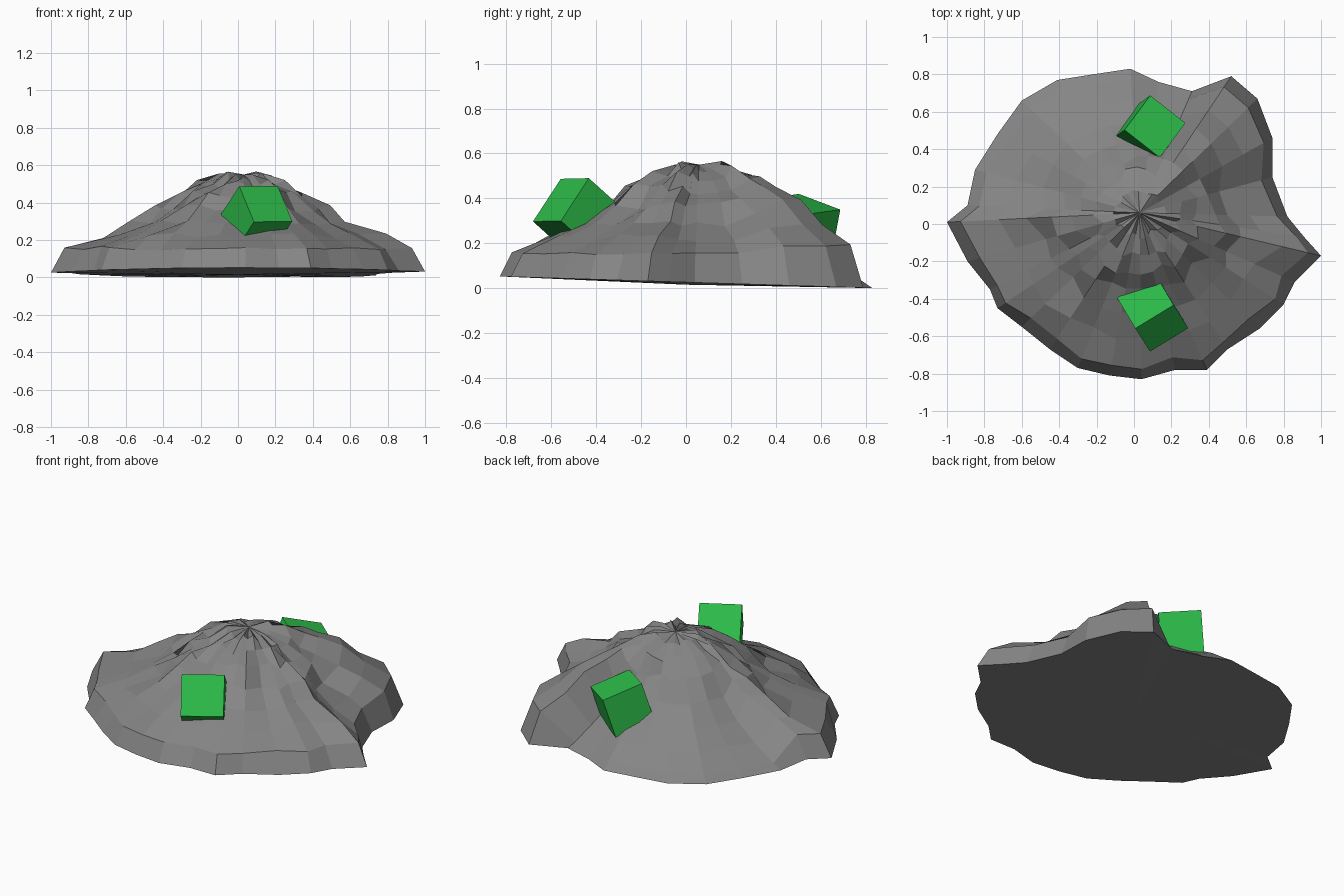
import bpy, bmesh, math, random
from mathutils import Vector, Matrix

if "Cube" in bpy.data.objects:
    bpy.data.objects.remove(bpy.data.objects["Cube"])

random.seed(11)

# Rock mound: irregular footprint blended through rings to a low summit
OUTLINE = [(1, -.17), (.91, -.07), (.82, .04), (.74, .25), (.74, .46), (.66, .67),
           (.52, .79), (.31, .71), (.13, .76), (-.02, .83), (-.22, .80), (-.41, .77),
           (-.60, .66), (-.73, .48), (-.85, .29), (-.89, .10), (-1, .01), (-.89, -.20),
           (-.77, -.35), (-.73, -.45), (-.60, -.55), (-.45, -.67), (-.30, -.77),
           (-.13, -.81), (.04, -.83), (.22, -.78), (.39, -.78), (.50, -.67),
           (.67, -.56), (.80, -.43), (.86, -.31)]
# fraction of footprint, radial jitter, height jitter
RINGS = [(.93, .02, .012), (.77, .04, .018), (.61, .045, .02), (.48, .04, .02),
         (.37, .04, .025), (.26, .04, .025), (.15, .025, .025)]
# ring heights for each side: general, even back slope, back right shoulder and its ridge
GENERAL = (.155, .225, .285, .37, .44, .50, .54)
SLOPE = (.035, .11, .195, .29, .41, .495, .54)
SHOULDER = (.18, .27, .32, .39, .46, .51, .545)
RIDGE = (.19, .28, .40, .455, .49, .53, .56)
SUMMIT = Vector((.03, .06, .55))


def side(x, y):
    """Height profile and roughness for a direction."""
    a = math.degrees(math.atan2(y - SUMMIT.y, x - SUMMIT.x))
    if 62 < a < 168:
        return SLOPE, .35
    if 40 < a < 62:
        return RIDGE, .5
    if 20 < a <= 40:
        return SHOULDER, 1
    return GENERAL, .5 if -110 < a < -60 else 1


def build_mound():
    bm = bmesh.new()
    n = len(OUTLINE)
    rows = [[bm.verts.new((x, y, .026 * (1 - y / .83))) for x, y in OUTLINE]]
    for k, (frac, jr, jz) in enumerate(RINGS):
        row = []
        for x, y in OUTLINE:
            heights, rough = side(x, y)
            if k > 3:
                rough = 1
            radial = Vector((x - SUMMIT.x, y - SUMMIT.y, 0))
            # inner rings become rounder than the footprint
            blend = radial.lerp(radial.normalized() * .84, min(1, k * .17))
            p = SUMMIT + blend * (frac + random.uniform(-jr, jr) * rough)
            p.z = heights[k] + random.uniform(-jz, jz) * rough
            row.append(bm.verts.new(p))
        rows.append(row)
    for low, high in zip(rows, rows[1:]):
        for i in range(n):
            j = (i + 1) % n
            bm.faces.new((low[i], low[j], high[j], high[i]))
    top = bm.verts.new(SUMMIT)
    base = bm.verts.new((0, 0, .015))
    for i in range(n):
        j = (i + 1) % n
        bm.faces.new((rows[-1][i], rows[-1][j], top))
        bm.faces.new((rows[0][j], rows[0][i], base))
    bmesh.ops.recalc_face_normals(bm, faces=bm.faces)
    mesh = bpy.data.meshes.new("rock_mound")
    bm.to_mesh(mesh)
    bm.free()
    mesh.materials.append(material("dark_rock", (.235, .235, .235, 1)))
    bpy.context.collection.objects.link(bpy.data.objects.new("rock_mound", mesh))


def material(name, color):
    mat = bpy.data.materials.new(name)
    mat.diffuse_color = color
    mat.use_nodes = True
    mat.node_tree.nodes["Principled BSDF"].inputs["Base Color"].default_value = mat.diffuse_color
    return mat


# Green crystal cubes half sunk into the slopes
green = material("green", (.025, .49, .065, 1))


def crystal(name, center, edge_a, edge_b, size=.24):
    u = Vector(edge_a).normalized()
    w = u.cross(Vector(edge_b)).normalized()
    v = w.cross(u)
    bpy.ops.mesh.primitive_cube_add(size=size)
    ob = bpy.context.object
    ob.name = name
    ob.matrix_world = Matrix.Translation(center) @ Matrix((u, v, w)).transposed().to_4x4()
    ob.data.materials.append(green)


build_mound()
crystal("front_crystal", (.10, -.476, .32), (.205, .125, .003), (.085, -.12, -.19))
crystal("back_crystal", (.083, .50, .26), (.185, -.145, -.02), (-.13, -.195, .07))
